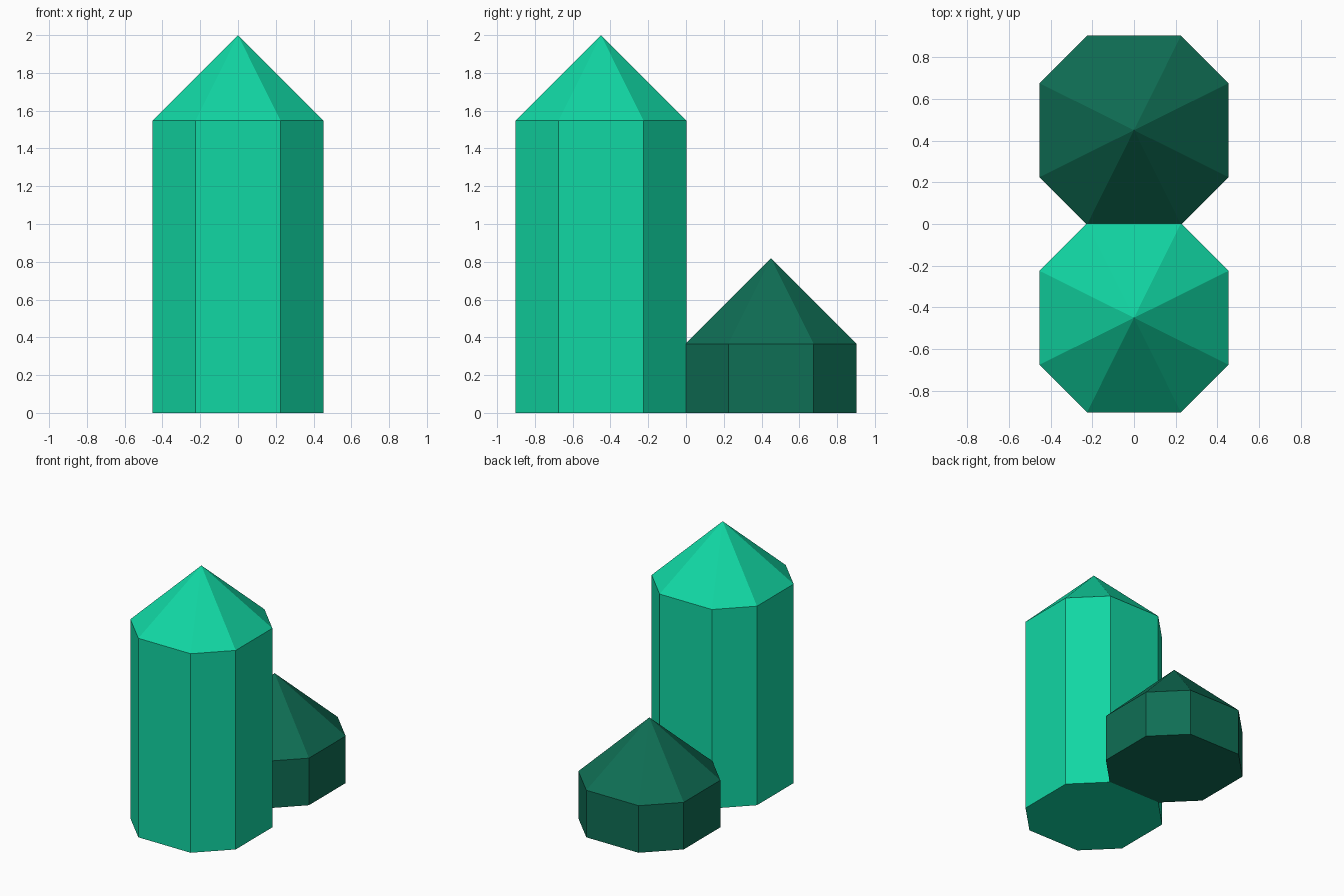
import bpy
import bmesh

default = bpy.data.objects.get("Cube")
if default:
    bpy.data.objects.remove(default, do_unlink=True)

HALF = 0.453    # half width across the flats
CORNER = 0.225  # half length of the sides facing the axes
OCTAGON = [(CORNER, -HALF), (HALF, -CORNER), (HALF, CORNER), (CORNER, HALF),
           (-CORNER, HALF), (-HALF, CORNER), (-HALF, -CORNER), (-CORNER, -HALF)]


def make_material(name, color):
    mat = bpy.data.materials.new(name)
    mat.use_nodes = True
    mat.diffuse_color = color
    mat.node_tree.nodes["Principled BSDF"].inputs["Base Color"].default_value = color
    return mat


def make_crystal(name, y, wall_top, tip, mat):
    """Eight-sided column with a pointed cap."""
    bm = bmesh.new()
    low = [bm.verts.new((px, py, 0)) for px, py in OCTAGON]
    high = [bm.verts.new((px, py, wall_top)) for px, py in OCTAGON]
    apex = bm.verts.new((0, 0, tip))
    bm.faces.new(low[::-1])
    for i in range(8):
        j = (i + 1) % 8
        bm.faces.new((low[i], low[j], high[j], high[i]))
        bm.faces.new((high[i], high[j], apex))
    bmesh.ops.recalc_face_normals(bm, faces=bm.faces)
    mesh = bpy.data.meshes.new(name)
    bm.to_mesh(mesh)
    bm.free()
    mesh.materials.append(mat)
    obj = bpy.data.objects.new(name, mesh)
    obj.location.y = y
    bpy.context.collection.objects.link(obj)


bright_green = make_material("bright_emerald", (0.0056, 0.68, 0.37, 1))
dark_green = make_material("dark_emerald", (0.0048, 0.156, 0.089, 1))

# Tall crystal in front, short crystal behind
make_crystal("tall_crystal", -0.45, 1.547, 2.0, bright_green)
make_crystal("short_crystal", 0.45, 0.366, 0.819, dark_green)
